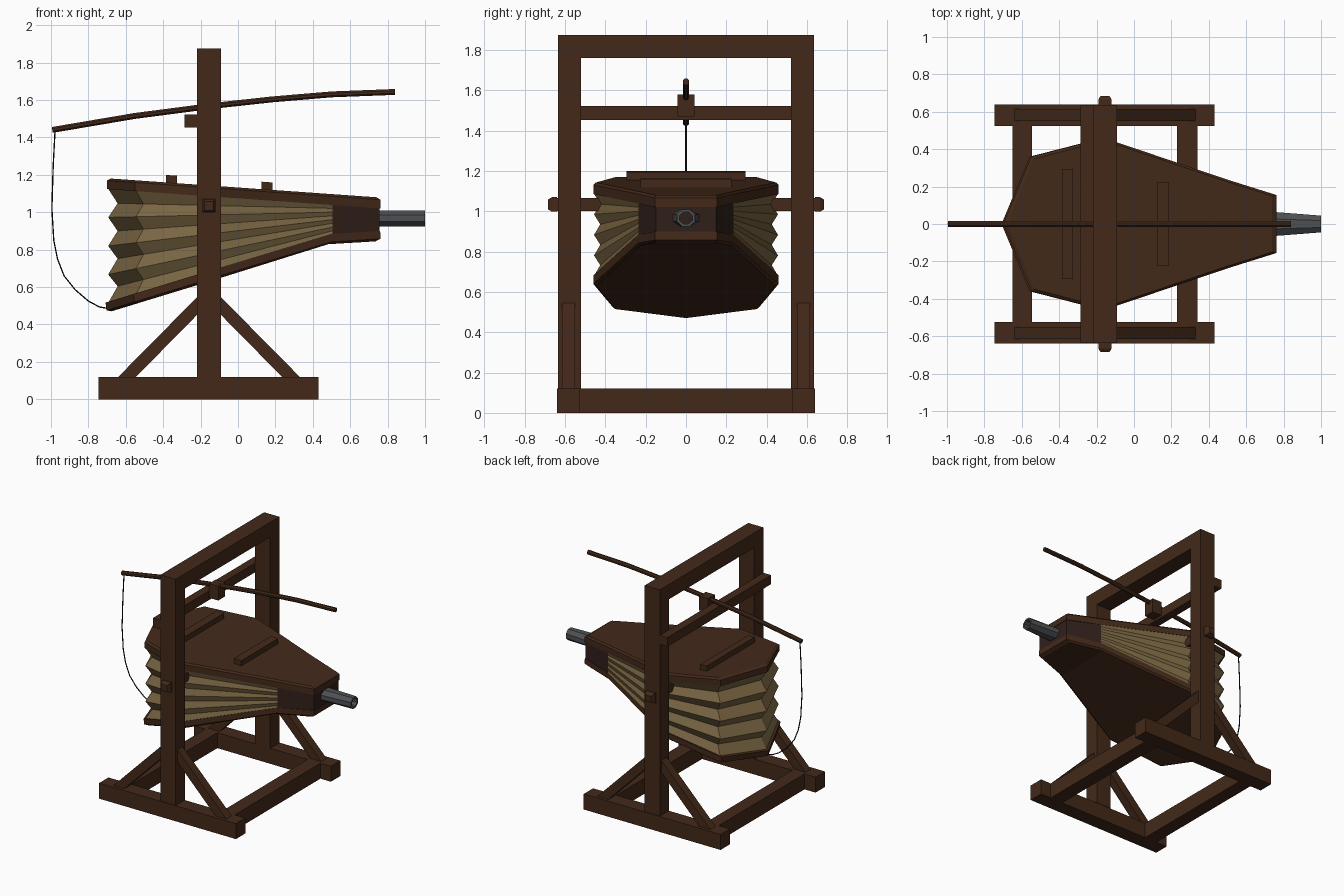
import bpy, bmesh, math
from mathutils import Vector

if "Cube" in bpy.data.objects:
    bpy.data.objects.remove(bpy.data.objects["Cube"])


def material(name, r, g, b):
    m = bpy.data.materials.new(name)
    m.diffuse_color = (r, g, b, 1)
    m.use_nodes = True
    m.node_tree.nodes["Principled BSDF"].inputs["Base Color"].default_value = m.diffuse_color
    return m


WOOD = material("dark_wood", 0.056, 0.022, 0.010)
BLOCK = material("nose_wood", 0.03, 0.014, 0.010)
LEATHER = material("leather", 0.19, 0.13, 0.055)
IRON = material("iron", 0.075, 0.08, 0.085)
ROPE = material("rope", 0.01, 0.01, 0.01)


def finish(bm, name, mat):
    bmesh.ops.recalc_face_normals(bm, faces=bm.faces)
    me = bpy.data.meshes.new(name)
    bm.to_mesh(me)
    bm.free()
    me.materials.append(mat)
    ob = bpy.data.objects.new(name, me)
    bpy.context.collection.objects.link(ob)
    return ob


def box(name, x, y, z, mat=WOOD):
    bm = bmesh.new()
    bmesh.ops.create_cube(bm, size=1)
    for v in bm.verts:
        v.co = Vector([(r[0] + r[1]) / 2 + c * (r[1] - r[0]) for r, c in zip((x, y, z), v.co)])
    return finish(bm, name, mat)


def loft(name, rings, mat, caps=(), closed=True, loop=False):
    """Skin a list of equal-length rings; caps are index tuples used on both end rings."""
    bm = bmesh.new()
    vs = [[bm.verts.new(p) for p in r] for r in rings]
    n = len(vs[0])
    pairs = list(zip(vs, vs[1:])) + ([(vs[-1], vs[0])] if loop else [])
    for a, b in pairs:
        for i in range(n if closed else n - 1):
            j = (i + 1) % n
            bm.faces.new((a[i], a[j], b[j], b[i]))
    for r in (vs[0], vs[-1]):
        for c in caps:
            bm.faces.new([r[i] for i in c])
    return finish(bm, name, mat)


def tube(name, pts, radius, mat, sides):
    """Round bar along points in the y = 0 plane."""
    rings = []
    for i, (x, z) in enumerate(pts):
        a, b = pts[max(i - 1, 0)], pts[min(i + 1, len(pts) - 1)]
        d = Vector((b[0] - a[0], 0, b[1] - a[1])).normalized()
        nrm = Vector((-d.z, 0, d.x))
        ring = []
        for k in range(sides):
            t = 2 * math.pi * (k + 0.5) / sides
            ring.append(Vector((x, 0, z)) + radius * (nrm * math.cos(t) + Vector((0, math.sin(t), 0))))
        rings.append(ring)
    return loft(name, rings, mat, [tuple(range(sides))])


# Frame: sills, posts, braces and pivot pins on both sides
for s, side in ((1, "back"), (-1, "front")):
    def ys(a, b):
        return tuple(sorted((s * a, s * b)))
    box(f"{side}_sill", (-0.745, 0.43), ys(0.525, 0.64), (0, 0.12))
    box(f"{side}_post", (-0.22, -0.09), ys(0.522, 0.635), (0.12, 1.76))
    for m, end in ((-1, "rear"), (1, "nose")):
        prof = [(0.485, 0.12), (0.39, 0.12), (0.06, 0.455), (0.06, 0.55)]
        loft(f"{side}_{end}_brace", [[(-0.155 + m * x, y, z) for x, z in prof] for y in ys(0.55, 0.615)],
             WOOD, [(0, 1, 2, 3)])
    # square pin with a chamfered head
    sections = [(0.38, 0.032), (0.64, 0.032), (0.64, 0.036), (0.665, 0.036), (0.685, 0.024)]
    loft(f"{side}_pivot_pin",
         [[(-0.155 + a * r, s * y, 1.034 + b * r) for a, b in ((-1, -1), (1, -1), (1, 1), (-1, 1))]
          for y, r in sections], WOOD, [(0, 1, 2, 3)])

box("top_beam", (-0.22, -0.09), (-0.635, 0.635), (1.76, 1.875))
box("lever_crossbar", (-0.285, -0.22), (-0.635, 0.635), (1.452, 1.523))
box("lever_block", (-0.22, -0.14), (-0.042, 0.042), (1.47, 1.58))
box("rear_base_tie", (-0.65, -0.545), (-0.53, 0.53), (0, 0.12))
box("nose_base_tie", (0.23, 0.34), (-0.53, 0.53), (0, 0.12))

# Bellows boards share one half outline, mirrored in y
HALF = [(-0.70, 0), (-0.55, 0.36), (-0.16, 0.46), (0.5, 0.237), (0.762, 0.155)]
OUTLINE = HALF + [(x, -y) for x, y in HALF[:0:-1]]
CAPS = [(0, 1, 8), (1, 2, 7, 8), (2, 3, 6, 7), (3, 4, 5, 6)]


def top_z(x):
    return 1.18 - 0.0704 * (x + 0.68)


def low_slope(x):
    return 0.306 if x < 0.45 else 0.06


def low_z(x):
    return 0.83 + low_slope(x) * (x - 0.5)


def ring(scale, zf, off, lean=0):
    return [(x * scale - lean * off * low_slope(x), y * scale, zf(x * scale) + off) for x, y in OUTLINE]


loft("top_board", [ring(1, top_z, -0.058), ring(1, top_z, -0.012), ring(0.97, top_z, 0)], WOOD, CAPS)
loft("bottom_board", [ring(0.965, low_z, 0, 1), ring(1, low_z, 0.012, 1), ring(1, low_z, 0.054, 0.5)], WOOD, CAPS)

# Battens follow the slope of the top board
for name, x0, w in (("rear_batten", -0.385, 0.295), ("nose_batten", 0.125, 0.225)):
    rows = [[(x, y, top_z(x) + h) for x, h in ((x0, -0.01), (x0 + 0.06, -0.01), (x0 + 0.06, 0.04), (x0, 0.04))]
            for y in (-w, w)]
    loft(name, rows, WOOD, [(0, 1, 2, 3)])

# Pleated leather, folds fading out towards the nose block
path = [OUTLINE[i] for i in (6, 7, 8, 0, 1, 2, 3)]
folds = []
for k in range(9):
    t = k / 8
    row = []
    for x, y in path:
        f = 0.99 if x > 0.45 else (0.925 if k % 2 else 0.992)
        px = 0.05 + (x - 0.05) * f if x < 0.45 else x + 0.005
        z0, z1 = low_z(px) + 0.05, top_z(px) - 0.056
        row.append((px, y * f, z0 + (z1 - z0) * t))
    folds.append(row)
loft("leather_bellows", folds, LEATHER, closed=False)

# Nose block between the boards
nose = [(0.5, 0.235), (0.757, 0.15), (0.757, -0.15), (0.5, -0.235)]
loft("nose_block", [[(x, y, low_z(x) + 0.045) for x, y in nose], [(x, y, top_z(x) - 0.05) for x, y in nose]],
     BLOCK, [(0, 1, 2, 3)])

# Hollow octagonal nozzle, flattened at its root
nozzle = []
for x, ry, rz in ((0.75, 0.066, 0.044), (1.0, 0.046, 0.044), (1.0, 0.032, 0.030), (0.75, 0.040, 0.030)):
    nozzle.append([(x, ry * math.cos(a) / 0.95, 0.967 + rz * math.sin(a) / 0.95)
                   for a in [math.pi * (k + 0.5) / 4 for k in range(8)]])
loft("nozzle", nozzle, IRON, loop=True)

# Curved pump lever and its pull rope
tube("lever", [(-0.993, 1.44), (-0.55, 1.515), (-0.15, 1.567), (0.18, 1.603), (0.5, 1.63), (0.84, 1.643)],
     0.017, WOOD, 8)
tube("pull_rope", [(-0.978, 1.44), (-0.988, 1.25), (-0.995, 1.02), (-0.985, 0.85), (-0.965, 0.75), (-0.93, 0.66),
                   (-0.87, 0.585), (-0.80, 0.525), (-0.74, 0.493), (-0.69, 0.485), (-0.65, 0.488)], 0.004, ROPE, 6)
